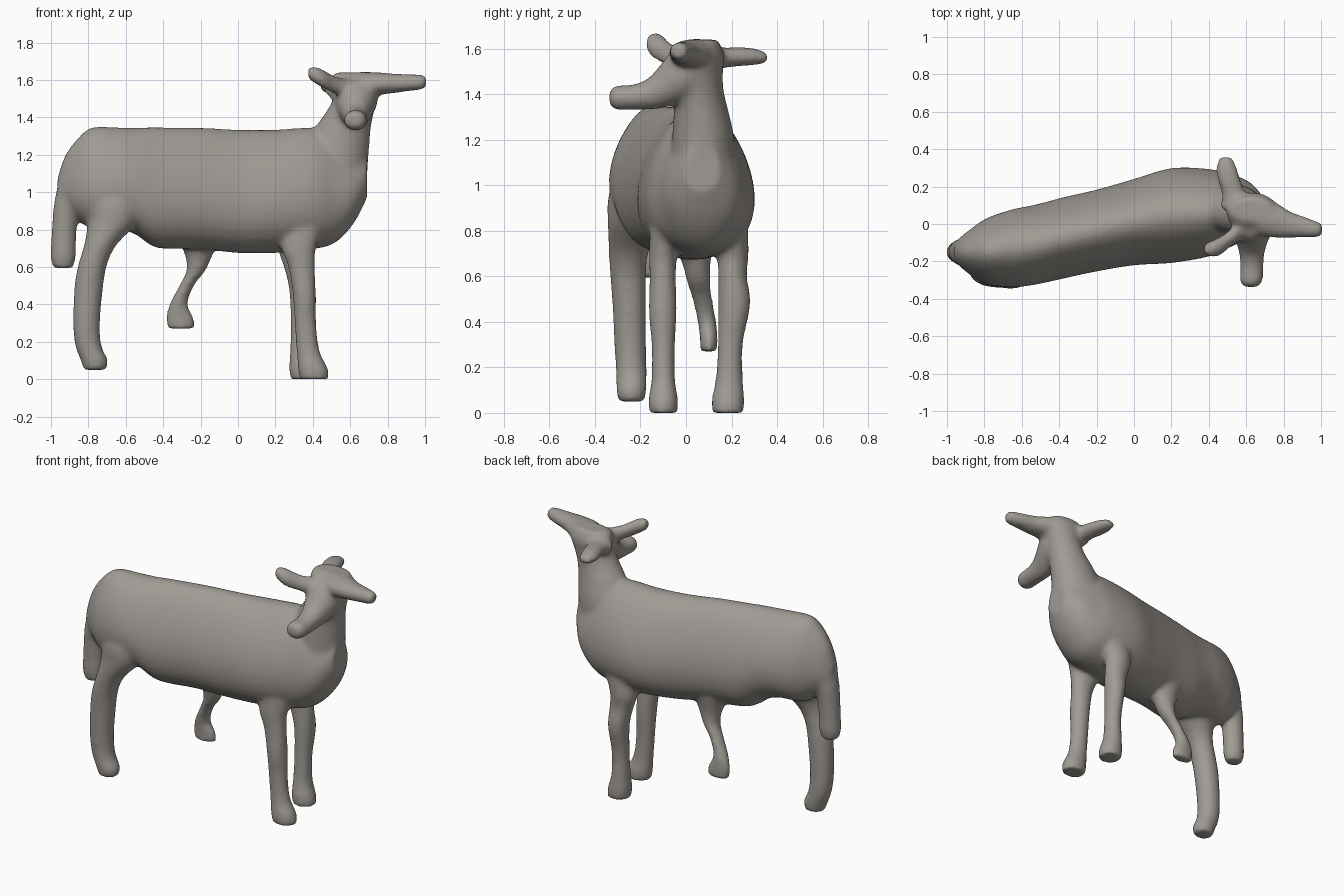
import bpy, bmesh, math

wool = bpy.data.materials.new("warm_grey")
wool.diffuse_color = (0.35, 0.325, 0.295, 1)
bm = bmesh.new()


def catmull(p0, p1, p2, p3, t):
    return [0.5 * (2 * b + (c - a) * t + (2 * a - 5 * b + 4 * c - d) * t * t
                   + (3 * b - a - 3 * c + d) * t ** 3)
            for a, b, c, d in zip(p0, p1, p2, p3)]


def loft(axis, sections, egg=0.0, sides=36, steps=5):
    """Closed tube through rings (x, y, z, r1, r2) lying square to an axis."""
    n, path = len(sections), []
    for i in range(n - 1):
        quad = [sections[max(0, min(n - 1, i + k))] for k in (-1, 0, 1, 2)]
        path += [catmull(*quad, s / steps) for s in range(steps)]
    path.append(sections[-1])
    u, v = {"x": (1, 2), "y": (0, 2), "z": (0, 1)}[axis]
    rings = []
    for x, y, z, r1, r2 in path:
        ring = []
        for k in range(sides):
            a = 2 * math.pi * k / sides
            co = [x, y, z]
            co[u] += r1 * math.cos(a) * (1 - egg * math.sin(a))
            co[v] += r2 * math.sin(a)
            ring.append(bm.verts.new(co))
        rings.append(ring)
    faces = [bm.faces.new(rings[0]), bm.faces.new(rings[-1])]
    for a, b in zip(rings, rings[1:]):
        for k in range(sides):
            j = (k + 1) % sides
            faces.append(bm.faces.new((a[k], a[j], b[j], b[k])))
    bmesh.ops.recalc_face_normals(bm, faces=faces)


# trunk, rump to chest
loft("x", [(-.965, -.15, 1.00, .04, .08), (-.925, -.15, 1.05, .08, .145),
           (-.86, -.15, 1.07, .13, .215), (-.78, -.145, 1.075, .175, .272),
           (-.65, -.13, 1.075, .203, .272), (-.55, -.115, 1.06, .208, .285),
           (-.46, -.095, 1.03, .21, .318), (-.38, -.075, 1.022, .212, .325),
           (-.2, -.035, 1.02, .213, .325), (0, .01, 1.005, .225, .33),
           (.2, .045, 1.005, .247, .33), (.4, .06, 1.02, .228, .325),
           (.52, .072, 1.02, .188, .29), (.62, .075, 1.03, .145, .195),
           (.69, .07, 1.09, .075, .12)], egg=.24)
# neck and skull
loft("z", [(.50, .075, 1.08, .19, .145), (.53, .075, 1.22, .17, .135),
           (.56, .065, 1.34, .15, .118), (.595, .055, 1.42, .13, .11),
           (.628, .055, 1.50, .12, .108), (.635, .06, 1.57, .14, .108),
           (.63, .07, 1.62, .13, .08), (.63, .08, 1.64, .105, .06)])
# muzzle
loft("y", [(.63, .02, 1.50, .12, .12), (.63, -.06, 1.47, .10, .12),
           (.63, -.11, 1.435, .08, .097), (.63, -.17, 1.40, .066, .068),
           (.63, -.24, 1.387, .062, .055), (.627, -.30, 1.385, .062, .055),
           (.625, -.337, 1.385, .042, .037)])
# side ear
loft("x", [(.66, .05, 1.57, .11, .075), (.76, .02, 1.58, .095, .06),
           (.84, -.005, 1.582, .07, .052), (.92, -.018, 1.586, .055, .045),
           (.97, -.028, 1.588, .045, .042), (1.007, -.03, 1.59, .032, .032)])
# rear ear
loft("y", [(.56, .08, 1.55, .10, .07), (.535, .16, 1.56, .066, .046),
           (.51, .23, 1.565, .062, .043), (.495, .30, 1.565, .056, .037),
           (.49, .36, 1.56, .034, .022)])
# small swept ear
loft("x", [(.59, 0, 1.545, .075, .06), (.52, -.07, 1.572, .05, .048),
           (.465, -.115, 1.60, .05, .05), (.42, -.132, 1.623, .046, .047),
           (.375, -.135, 1.637, .03, .031)])
# tail
loft("z", [(-.89, -.15, 1.12, .055, .07), (-.915, -.15, .95, .067, .075),
           (-.925, -.15, .85, .067, .068), (-.932, -.15, .75, .067, .062),
           (-.935, -.15, .65, .067, .06), (-.935, -.15, .594, .052, .046)])
# standing hind leg
loft("z", [(-.66, -.18, 1.05, .16, .13), (-.66, -.205, .94, .16, .138),
           (-.67, -.222, .84, .135, .122),
           (-.735, -.25, .72, .087, .09), (-.775, -.255, .62, .077, .08),
           (-.797, -.25, .5, .077, .075), (-.81, -.245, .3, .072, .07),
           (-.80, -.24, .18, .07, .068), (-.768, -.24, .10, .073, .066),
           (-.765, -.24, .05, .06, .057)])
# raised hind leg
loft("z", [(-.21, .03, .77, .12, .10), (-.21, .045, .66, .073, .063),
           (-.225, .055, .58, .051, .053), (-.275, .072, .5, .04, .045),
           (-.318, .092, .4, .049, .041), (-.31, .10, .33, .074, .039),
           (-.305, .10, .27, .072, .037)])
# front legs
loft("z", [(.34, -.08, .87, .13, .075), (.325, -.10, .70, .093, .063),
           (.34, -.102, .60, .072, .058), (.355, -.102, .45, .062, .062),
           (.36, -.10, .30, .058, .052), (.375, -.10, .15, .062, .052),
           (.40, -.10, .06, .08, .065), (.407, -.10, 0, .078, .063)])
loft("z", [(.34, .19, .87, .12, .08), (.305, .205, .70, .09, .07),
           (.32, .205, .60, .075, .063), (.335, .213, .48, .062, .071),
           (.335, .195, .30, .053, .055), (.335, .19, .15, .057, .06),
           (.345, .185, .06, .072, .072), (.352, .185, 0, .073, .069)])

# fuse every part into one soft skin
mesh = bpy.data.meshes.new("lamb_body")
bm.to_mesh(mesh)
bm.free()
for f in mesh.polygons:
    f.use_smooth = True
mesh.materials.append(wool)
lamb = bpy.data.objects.new("lamb_body", mesh)
bpy.context.collection.objects.link(lamb)
remesh = lamb.modifiers.new("fuse", "REMESH")
remesh.mode = "VOXEL"
remesh.voxel_size = 0.013
remesh.use_smooth_shade = True
soft = lamb.modifiers.new("soften", "SMOOTH")
soft.factor = 0.5
soft.iterations = 12
